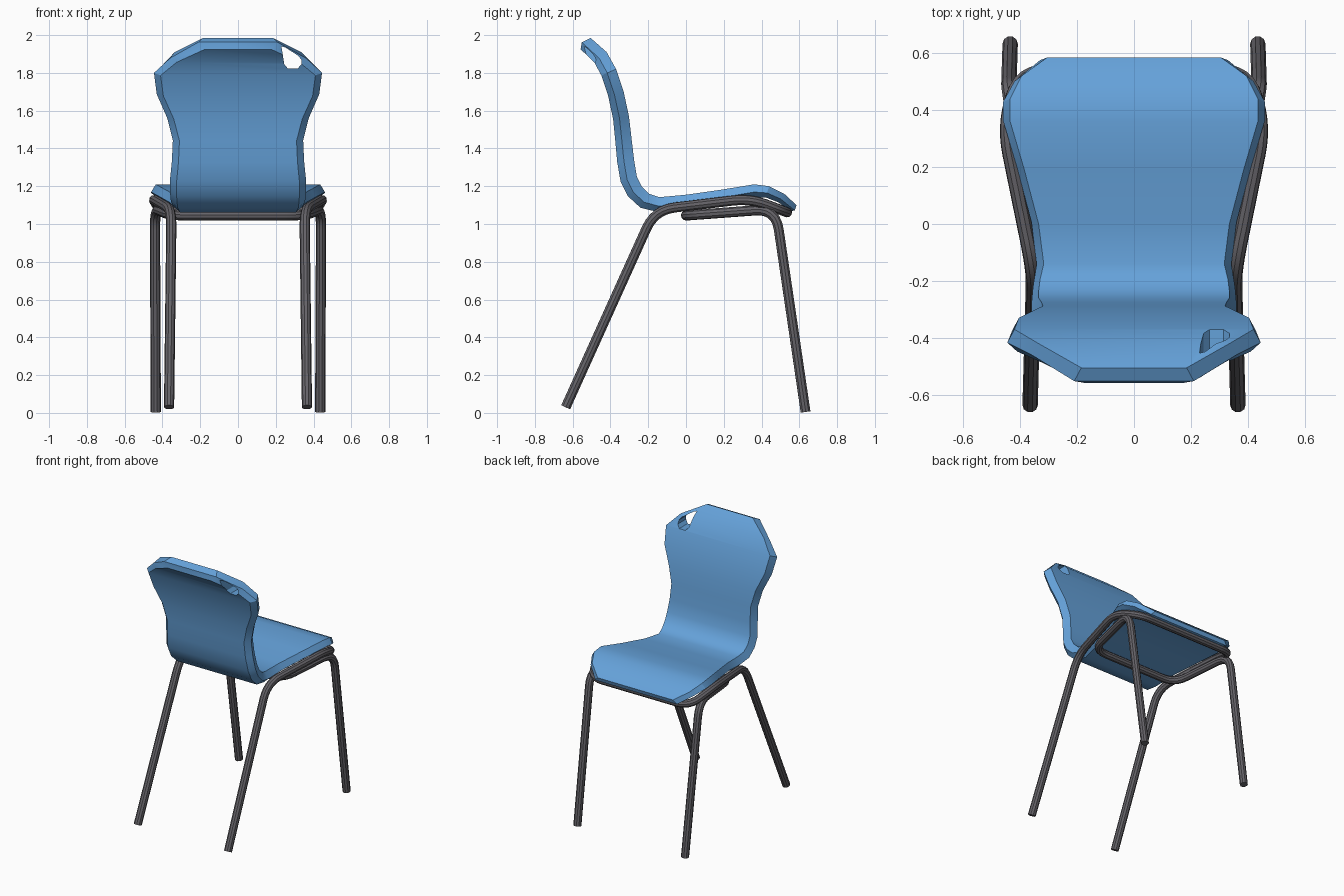
import bpy, bmesh
from mathutils import Vector

if "Cube" in bpy.data.objects:
    bpy.data.objects.remove(bpy.data.objects["Cube"])


def material(name, rgb):
    m = bpy.data.materials.new(name)
    m.diffuse_color = (*rgb, 1)
    m.use_nodes = True
    m.node_tree.nodes["Principled BSDF"].inputs["Base Color"].default_value = m.diffuse_color
    return m


BLUE = material("blue plastic", (0.13, 0.36, 0.70))
GREY = material("dark metal", (0.13, 0.125, 0.14))


def mesh_object(name, bm, mat=None):
    bmesh.ops.recalc_face_normals(bm, faces=bm.faces)
    me = bpy.data.meshes.new(name)
    bm.to_mesh(me)
    bm.free()
    ob = bpy.data.objects.new(name, me)
    bpy.context.collection.objects.link(ob)
    if mat:
        me.materials.append(mat)
    return ob


def select_only(ob):
    bpy.ops.object.select_all(action='DESELECT')
    ob.select_set(True)
    bpy.context.view_layer.objects.active = ob


def fillet(points, radius, steps=6):
    """Round the inner corners of a polyline."""
    pts = [Vector(p) for p in points]
    out = [pts[0]]
    for a, b, c in zip(pts, pts[1:], pts[2:]):
        d = min(radius, (a - b).length * 0.45, (c - b).length * 0.45)
        p, q = b + (a - b).normalized() * d, b + (c - b).normalized() * d
        for i in range(steps + 1):
            t = i / steps
            out.append(p * (1 - t) ** 2 + b * 2 * t * (1 - t) + q * t * t)
    return out + [pts[-1]]


def tube(name, half, radius=0.027):
    """Round tube along a half path and its mirror image in x."""
    path = half + [(-x, y, z) for x, y, z in reversed(half)]
    cu = bpy.data.curves.new(name, 'CURVE')
    cu.dimensions = '3D'
    cu.bevel_depth = radius
    cu.bevel_resolution = 3
    cu.use_fill_caps = True
    pts = fillet(path, 0.11)
    sp = cu.splines.new('POLY')
    sp.points.add(len(pts) - 1)
    for p, co in zip(sp.points, pts):
        p.co = (*co, 1)
    ob = bpy.data.objects.new(name, cu)
    bpy.context.collection.objects.link(ob)
    cu.materials.append(GREY)
    select_only(ob)
    bpy.ops.object.convert(target='MESH')
    bpy.ops.object.shade_smooth_by_angle()


# Shell rows: sitting surface y, z, half width, thickness
rows = [
    (-0.505, 1.985, 0.21, 0.08), (-0.42, 1.91, 0.36, 0.085),
    (-0.37, 1.82, 0.445, 0.085), (-0.33, 1.70, 0.43, 0.085),
    (-0.302, 1.57, 0.375, 0.085), (-0.288, 1.45, 0.345, 0.087),
    (-0.275, 1.34, 0.35, 0.09), (-0.26, 1.25, 0.36, 0.09),
    (-0.235, 1.20, 0.36, 0.09), (-0.195, 1.16, 0.355, 0.087),
    (-0.14, 1.142, 0.342, 0.08), (0.0, 1.155, 0.36, 0.07),
    (0.19, 1.182, 0.41, 0.068), (0.36, 1.21, 0.46, 0.068),
    (0.44, 1.20, 0.46, 0.062), (0.52, 1.16, 0.42, 0.055),
    (0.585, 1.10, 0.33, 0.045),
]

# Seat and backrest shell with a two-facet rim
bm = bmesh.new()
rings = []
last = len(rows) - 1
for i, (y, z, w, t) in enumerate(rows):
    p = Vector((0, y, z))
    a, b = rows[max(i - 1, 0)], rows[min(i + 1, last)]
    tan = Vector((0, b[0] - a[0], b[1] - a[1])).normalized()
    nor = Vector((0, tan.z, -tan.y))
    end = tan * (0.02 if i == 0 else -0.012 if i == last else 0)
    f, m, r = p, p + nor * t * 0.6 - end, p + nor * t
    ring = [(-w + 0.025, f), (w - 0.025, f), (w, m),
            (w - 0.035, r), (-w + 0.035, r), (-w, m)]
    rings.append([bm.verts.new((x, q.y, q.z)) for x, q in ring])
for a, b in zip(rings, rings[1:]):
    for k in range(6):
        n = (k + 1) % 6
        bm.faces.new((a[k], a[n], b[n], b[k]))
for c in (rings[0], rings[-1]):
    bm.faces.new((c[0], c[1], c[2], c[5]))
    bm.faces.new((c[5], c[2], c[3], c[4]))
shell = mesh_object("seat_shell", bm, BLUE)

# Small carry hole in the backrest
bm = bmesh.new()
outline = [(0.23, 1.94), (0.25, 1.935), (0.32, 1.89), (0.335, 1.87), (0.335, 1.845),
           (0.315, 1.822), (0.265, 1.822), (0.245, 1.845)]
face = bm.faces.new([bm.verts.new((x, -0.8, z)) for x, z in outline])
ext = bmesh.ops.extrude_face_region(bm, geom=[face])
bmesh.ops.translate(bm, vec=(0, 0.6, 0),
                    verts=[v for v in ext['geom'] if isinstance(v, bmesh.types.BMVert)])
cutter = mesh_object("hole_cutter", bm)
cutter.hide_render = True
cutter.hide_viewport = True
select_only(shell)
mod = shell.modifiers.new("carry_hole", 'BOOLEAN')
mod.operation = 'DIFFERENCE'
mod.solver = 'EXACT'
mod.object = cutter
bpy.ops.object.modifier_apply(modifier=mod.name)
bpy.data.objects.remove(cutter)
bpy.ops.object.shade_smooth_by_angle()

# Rear legs, side rails and bar under the seat's front edge
tube("rear_leg_frame", [(0.365, -0.637, 0.03), (0.352, -0.165, 1.075),
                        (0.455, 0.34, 1.135), (0.40, 0.535, 1.062)])
# Front legs running back to a crossbar under the seat
tube("front_leg_frame", [(0.435, 0.633, 0.005), (0.44, 0.475, 1.08), (0.355, 0.0, 1.045)])
